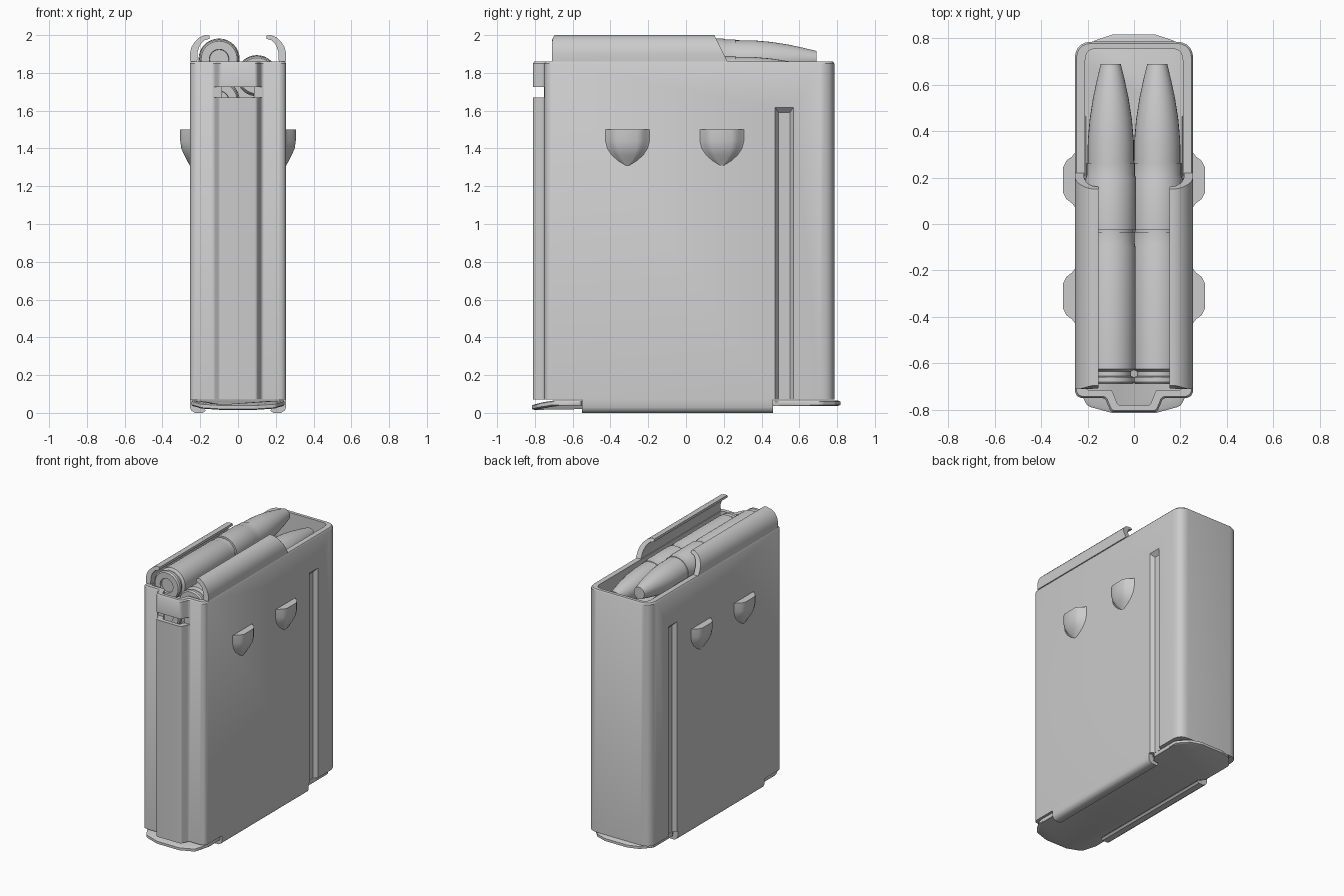
import bpy, bmesh, math
from mathutils import Vector

if "Cube" in bpy.data.objects:
    bpy.data.objects.remove(bpy.data.objects["Cube"])

steel = bpy.data.materials.new("grey steel")
steel.diffuse_color = (0.6, 0.6, 0.6, 1)
steel.use_nodes = True
steel.node_tree.nodes["Principled BSDF"].inputs["Base Color"].default_value = steel.diffuse_color


def loft(name, rings, wrap=False, angle=35):
    """Skin a list of equal-length point rings; cap the ends or wrap around."""
    bm = bmesh.new()
    vs = [[bm.verts.new(p) for p in r] for r in rings]
    n = len(vs[0])
    pairs = list(zip(vs, vs[1:])) + ([(vs[-1], vs[0])] if wrap else [])
    for a, b in pairs:
        for i in range(n):
            j = (i + 1) % n
            bm.faces.new((a[i], a[j], b[j], b[i]))
    if not wrap:
        bm.faces.new(vs[0])
        bm.faces.new(vs[-1])
    bmesh.ops.recalc_face_normals(bm, faces=bm.faces)
    me = bpy.data.meshes.new(name)
    bm.to_mesh(me)
    bm.free()
    me.materials.append(steel)
    ob = bpy.data.objects.new(name, me)
    bpy.context.collection.objects.link(ob)
    smooth(ob, angle)
    return ob


def smooth(ob, angle=35):
    bpy.ops.object.select_all(action='DESELECT')
    ob.select_set(True)
    bpy.context.view_layer.objects.active = ob
    bpy.ops.object.shade_smooth_by_angle(angle=math.radians(angle))


def rounded(corners, seg=5):
    """Polygon of (x, y, radius) corners with each corner filleted."""
    out = []
    for i, (x, y, r) in enumerate(corners):
        p = Vector((x, y))
        a = (Vector(corners[i - 1][:2]) - p).normalized()
        b = (Vector(corners[(i + 1) % len(corners)][:2]) - p).normalized()
        half = a.angle(b) / 2
        d = r / math.tan(half)
        s, e = p + a * d, p + b * d
        for k in range(seg + 1):
            t = k / seg
            out.append(s * (1 - t) ** 2 + p * 2 * t * (1 - t) + e * t * t)
    return out


def mirrored(half):
    """Close a right-hand half outline with its left-hand mirror."""
    return half + [(-x, y, r) for x, y, r in reversed(half)]


def at_z(pts, z):
    return [(p[0], p[1], z) for p in pts]


def cut(ob, cutter):
    m = ob.modifiers.new("cut", 'BOOLEAN')
    m.operation, m.solver, m.object = 'DIFFERENCE', 'EXACT', cutter
    bpy.context.view_layer.objects.active = ob
    bpy.ops.object.modifier_apply(modifier=m.name)
    bpy.data.objects.remove(cutter)


# Hollow body tube with a raised rib along the rear wall
outer = rounded(mirrored([(0.10, -0.81, 0.02), (0.125, -0.75, 0.02),
                          (0.255, -0.75, 0.04), (0.255, 0.785, 0.075)]))
rim = rounded(mirrored([(0.095, -0.803, 0.02), (0.12, -0.743, 0.02),
                        (0.248, -0.743, 0.035), (0.248, 0.778, 0.07)]))
inner = rounded(mirrored([(0.07, -0.78, 0.015), (0.095, -0.715, 0.015),
                          (0.21, -0.715, 0.02), (0.21, 0.755, 0.05)]))
body = loft("magazine_body", [at_z(outer, 0.07), at_z(outer, 1.85), at_z(rim, 1.86),
                              at_z(inner, 1.86), at_z(inner, 0.07)], wrap=True)

# Window through the rear rib
slot = [(-0.13, -0.9), (0.13, -0.9), (0.13, -0.745), (-0.13, -0.745)]
cut(body, loft("slot_cutter", [at_z(slot, 1.67), at_z(slot, 1.725)]))

# Long pressed groove near the front of each side
for s in (-1, 1):
    wide = [(0.47, 0.0), (0.57, 0.0), (0.57, 1.62), (0.47, 1.62)]
    deep = [(0.49, 0.0), (0.55, 0.0), (0.55, 1.59), (0.49, 1.59)]
    cut(body, loft("groove_cutter", [[(s * 0.257, y, z) for y, z in wide],
                                     [(s * 0.228, y, z) for y, z in deep]]))
smooth(body)

# Curled feed lips, bottom rails and side catches
lip = [(0.255, 1.86), (0.255, 1.90), (0.247, 1.935), (0.230, 1.963), (0.205, 1.987),
       (0.175, 2.0), (0.152, 1.998), (0.152, 1.98), (0.180, 1.972), (0.203, 1.945),
       (0.214, 1.91), (0.216, 1.86)]
rail = [(0.255, 0.07), (0.255, 0.03), (0.247, 0.012), (0.228, 0.0), (0.185, 0.0),
        (0.172, 0.012), (0.180, 0.024), (0.212, 0.028), (0.22, 0.07)]
for s, side in ((-1, "left"), (1, "right")):
    front = [(s * x, 0.22 - 0.5 * (z - 1.86), z) for x, z in lip]
    rear = [(s * x, -0.71 + 0.6 * max(0, z - 1.975), z) for x, z in lip]
    loft("feed_lip_" + side, [rear, front])
    loft("bottom_rail_" + side, [[(s * x, y, z) for x, z in rail] for y in (-0.55, 0.46)])

    for yc in (-0.31, 0.19):
        rings = []
        # height, half width, depth of each level of the catch
        for z, w, d in ((1.50, 0.118, 0.052), (1.44, 0.118, 0.052), (1.40, 0.108, 0.046),
                        (1.365, 0.085, 0.031), (1.335, 0.052, 0.015), (1.31, 0.012, 0.002)):
            plan = [(-1, -0.01), (-1, 0), (-0.85, 0.25), (-0.7, 0.72), (-0.45, 1),
                    (0.45, 1), (0.7, 0.72), (0.85, 0.25), (1, 0), (1, -0.01)]
            rings.append([(s * (0.254 + d * q), yc + w * p, z) for p, q in plan])
        loft("side_catch_" + side, rings, angle=45)

# Floor plate with rounded ends, its rear edge bent down
plan = mirrored([(0.09, -0.815, 0.04), (0.20, -0.785, 0.04), (0.245, -0.70, 0.03),
                 (0.245, -0.56, 0.01), (0.21, -0.54, 0.01), (0.21, 0.47, 0.01),
                 (0.235, 0.49, 0.01), (0.235, 0.72, 0.05), (0.17, 0.79, 0.03),
                 (0.09, 0.817, 0.04)])
plate = rounded(plan)


def plate_ring(z, k):
    return [(x * k, y * k, z - 0.25 * max(0, -0.73 - y)) for x, y in plate]


loft("floor_plate", [plate_ring(0.037, 0.985), plate_ring(0.042, 1.0),
                     plate_ring(0.060, 1.0), plate_ring(0.066, 0.985)])

# Staggered stack of cartridges: (y, radius) profile turned about y
shell = [(-0.675, 0.045), (-0.675, 0.05), (-0.69, 0.052), (-0.69, 0.095), (-0.68, 0.103),
         (-0.66, 0.103), (-0.655, 0.088), (-0.635, 0.088), (-0.625, 0.107), (-0.10, 0.107),
         (-0.085, 0.103), (-0.035, 0.103), (-0.034, 0.097), (-0.026, 0.097), (-0.025, 0.109),
         (0.195, 0.109), (0.21, 0.104), (0.262, 0.104), (0.263, 0.1), (0.36, 0.099),
         (0.45, 0.091), (0.54, 0.077), (0.62, 0.060), (0.69, 0.043)]
SEG = 32
for row in range(8):
    for x, z0 in ((-0.1, 1.873), (0.1, 1.785)):
        z = z0 - 0.22 * row
        loft("cartridge", [[(x + r * math.cos(2 * math.pi * k / SEG), y,
                             z + r * math.sin(2 * math.pi * k / SEG)) for k in range(SEG)]
                           for y, r in shell], angle=30)
